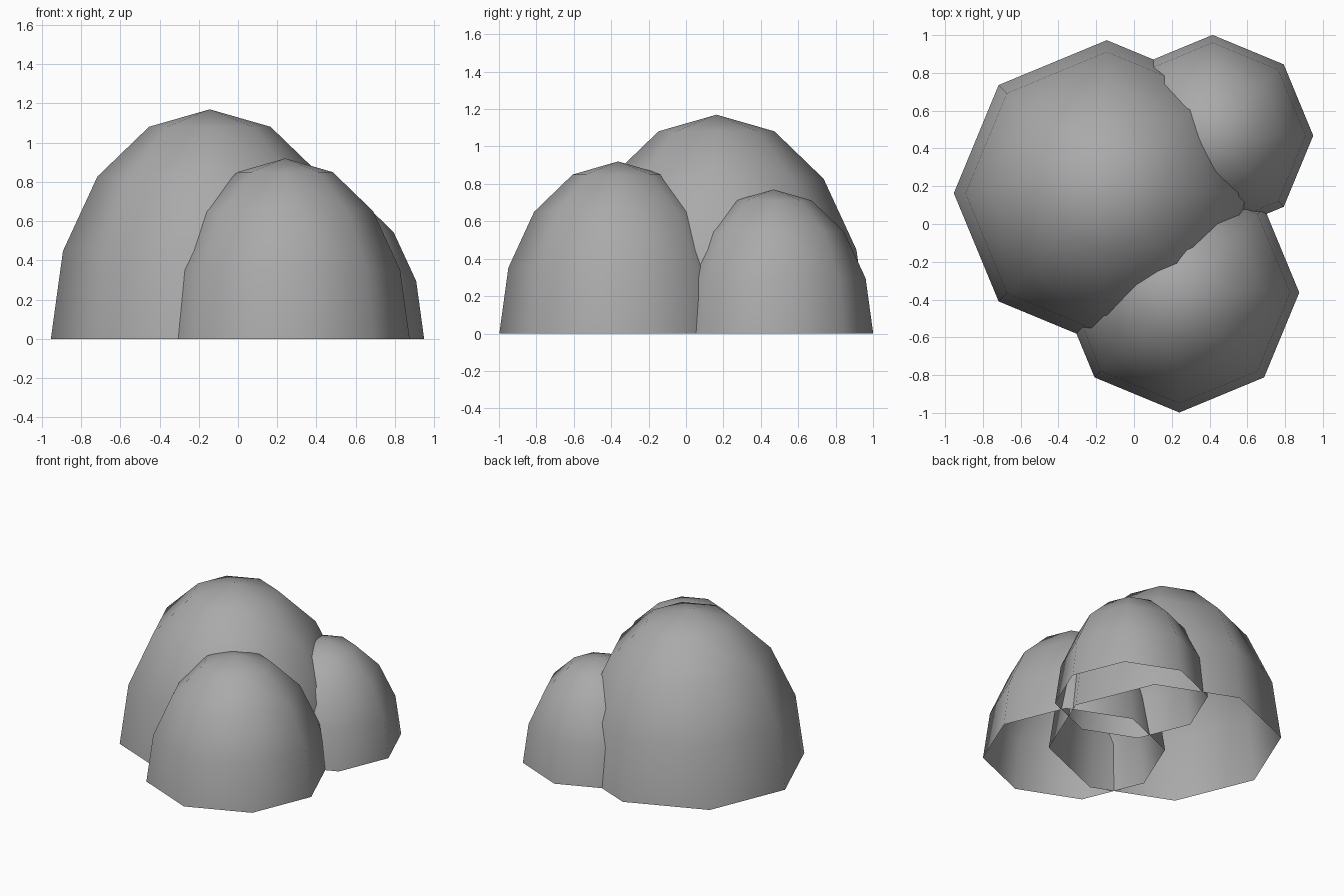
import bpy
import bmesh
from mathutils import Matrix

cube = bpy.data.objects.get("Cube")
if cube:
    bpy.data.objects.remove(cube, do_unlink=True)

# Stone colour
stone = bpy.data.materials.new("stone grey")
stone.use_nodes = True
grey = (0.4, 0.4, 0.4, 1)
stone.diffuse_color = grey
stone.node_tree.nodes["Principled BSDF"].inputs["Base Color"].default_value = grey


def dome(name, x, y, radius, height):
    """Smooth eight-sided half sphere, stretched upward and open below."""
    bm = bmesh.new()
    bmesh.ops.create_uvsphere(bm, u_segments=8, v_segments=8, radius=1)
    lower = [v for v in bm.verts if v.co.z < -0.01]
    bmesh.ops.delete(bm, geom=lower, context='VERTS')
    bmesh.ops.transform(bm, matrix=Matrix.Diagonal((radius, radius, height, 1)), verts=bm.verts)
    for f in bm.faces:
        f.smooth = True
    mesh = bpy.data.meshes.new(name)
    bm.to_mesh(mesh)
    bm.free()
    mesh.materials.append(stone)
    obj = bpy.data.objects.new(name, mesh)
    obj.location = (x, y, 0)
    bpy.context.collection.objects.link(obj)


# Three overlapping boulders
dome("large_boulder", -0.144, 0.163, 0.81, 1.17)
dome("front_boulder", 0.24, -0.363, 0.635, 0.92)
dome("small_boulder", 0.416, 0.468, 0.533, 0.77)
